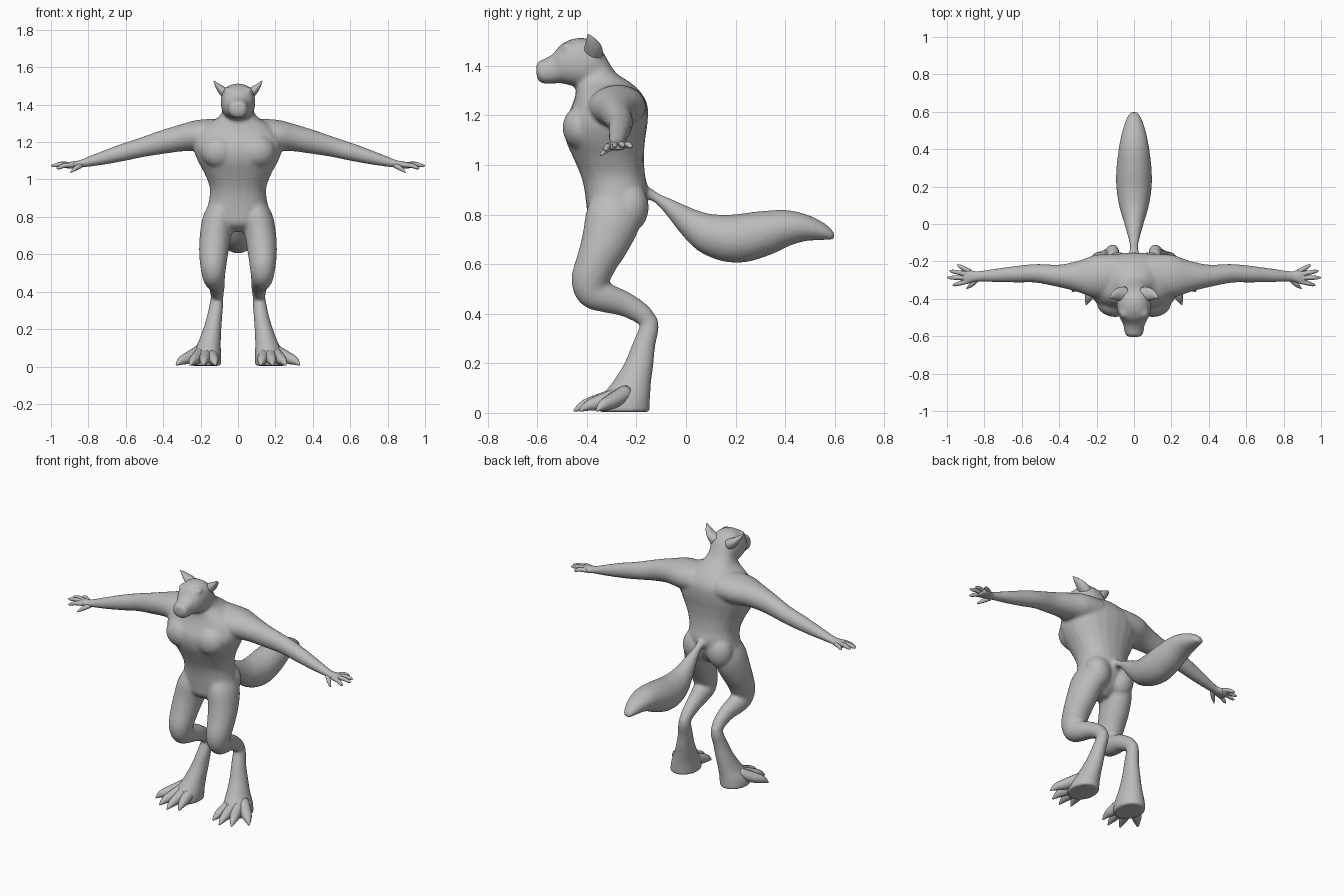
import bpy, bmesh, math
from mathutils import Vector

cube = bpy.data.objects.get("Cube")
if cube:
    bpy.data.objects.remove(cube, do_unlink=True)

grey = bpy.data.materials.new("plain grey")
grey.use_nodes = True
grey.diffuse_color = (0.5, 0.5, 0.5, 1)
grey.node_tree.nodes["Principled BSDF"].inputs["Base Color"].default_value = (0.5, 0.5, 0.5, 1)

X, Y, Z = Vector((1, 0, 0)), Vector((0, 1, 0)), Vector((0, 0, 1))


def spline(rows, steps):
    """Catmull-Rom interpolation of section rows."""
    rows = [Vector(r) for r in rows]
    out = []
    for i in range(len(rows) - 1):
        p0, p1, p2 = rows[max(i - 1, 0)], rows[i], rows[i + 1]
        p3 = rows[min(i + 2, len(rows) - 1)]
        for k in range(steps):
            t = k / steps
            out.append(p1 + ((p2 - p0) * t + (p0 * 2 - p1 * 5 + p2 * 4 - p3) * t ** 2
                             + (p1 * 3 - p0 - p2 * 3 + p3) * t ** 3) / 2)
    return out + [rows[-1]]


def loft(bm, rows, across, side=1, flat=None, power=1.0, steps=4, sides=24):
    """Skin elliptical sections (x, y, z, half width, half depth) along a path."""
    path = spline(rows, steps)
    pts = [Vector(r[:3]) for r in path]
    rings = []
    for i, row in enumerate(path):
        tan = flat or (pts[min(i + 1, len(pts) - 1)] - pts[max(i - 1, 0)]).normalized()
        u = (across - tan * across.dot(tan)).normalized()
        v = tan.cross(u)
        ring = []
        for k in range(sides):
            a = math.tau * k / sides
            c, s = math.cos(a), math.sin(a)
            c = math.copysign(abs(c) ** power, c)
            s = math.copysign(abs(s) ** power, s)
            p = pts[i] + u * c * max(row[3], .002) + v * s * max(row[4], .002)
            ring.append(bm.verts.new((p.x * side, p.y, p.z)))
        rings.append(ring)
    faces = [bm.faces.new(rings[0]), bm.faces.new(rings[-1])]
    for a, b in zip(rings, rings[1:]):
        for k in range(sides):
            n = (k + 1) % sides
            faces.append(bm.faces.new((a[k], a[n], b[n], b[k])))
    bmesh.ops.recalc_face_normals(bm, faces=faces)


def lobe(bm, centre, size, side=1):
    """Ellipsoid muscle mass."""
    made = bmesh.ops.create_uvsphere(bm, u_segments=20, v_segments=12, radius=1)
    for v in made["verts"]:
        v.co = Vector([c + p * r for c, p, r in zip((centre[0] * side, *centre[1:]), v.co, size)])


def finish(bm, name, blend=0.0, passes=0):
    mesh = bpy.data.meshes.new(name)
    bm.to_mesh(mesh)
    bm.free()
    ob = bpy.data.objects.new(name, mesh)
    bpy.context.collection.objects.link(ob)
    bpy.context.view_layer.objects.active = ob
    ob.select_set(True)
    if blend:
        mod = ob.modifiers.new("fuse", "REMESH")
        mod.mode, mod.voxel_size = "VOXEL", blend
        soft = ob.modifiers.new("soften", "SMOOTH")
        soft.factor, soft.iterations = 0.5, passes
        for m in ("fuse", "soften"):
            bpy.ops.object.modifier_apply(modifier=m)
    ob.data.materials.clear()
    ob.data.materials.append(grey)
    ob.data.shade_smooth()
    ob.select_set(False)
    return ob


# Torso: height, front, back, half width
body = bmesh.new()
torso = [(.72, -.34, -.26, .05), (.76, -.39, -.21, .12), (.82, -.4, -.175, .165),
         (.9, -.41, -.155, .153), (.96, -.425, -.165, .152), (1.03, -.455, -.17, .178),
         (1.1, -.485, -.165, .215), (1.17, -.49, -.155, .24), (1.24, -.46, -.155, .235),
         (1.29, -.445, -.18, .18), (1.33, -.445, -.22, .11), (1.37, -.445, -.28, .083),
         (1.43, -.45, -.32, .075)]
loft(body, [(0, (f + b) / 2, z, w, (b - f) / 2) for z, f, b, w in torso], X, flat=Z, power=.9)

# Head and muzzle: depth, top, bottom, half width
head = [(-.325, 1.44, 1.35, .04), (-.35, 1.475, 1.32, .075), (-.4, 1.51, 1.31, .09),
        (-.46, 1.508, 1.32, .09), (-.505, 1.485, 1.33, .075), (-.535, 1.45, 1.328, .058),
        (-.57, 1.428, 1.328, .052), (-.592, 1.42, 1.337, .045), (-.603, 1.405, 1.36, .03)]
loft(body, [(0, y, (t + b) / 2, w, (t - b) / 2) for y, t, b, w in head], X, flat=Y, power=.85)

arm = [(.08, -.27, 1.235, .11, .09), (.2, -.28, 1.235, .115, .085), (.3, -.28, 1.222, .083, .072),
       (.4, -.277, 1.2, .06, .063), (.52, -.264, 1.17, .05, .052), (.62, -.268, 1.143, .045, .046),
       (.74, -.275, 1.11, .036, .034), (.84, -.28, 1.084, .028, .021), (.88, -.28, 1.078, .04, .02),
       (.91, -.28, 1.075, .046, .016), (.93, -.28, 1.074, .036, .012)]
leg = [(.08, -.28, .86, .07, .1), (.105, -.295, .78, .085, .112), (.122, -.325, .69, .083, .098),
       (.13, -.36, .61, .078, .083), (.132, -.385, .54, .07, .077), (.13, -.375, .49, .062, .07),
       (.125, -.325, .465, .055, .06), (.115, -.25, .44, .045, .05), (.112, -.18, .4, .037, .042),
       (.112, -.15, .365, .033, .036)]
foot = [(.112, -.148, .385, .03, .032), (.115, -.15, .34, .036, .04), (.125, -.172, .27, .041, .048),
        (.138, -.19, .2, .049, .059), (.155, -.22, .12, .063, .079), (.17, -.245, .06, .08, .1),
        (.175, -.25, .004, .084, .104)]
for side in (1, -1):
    loft(body, arm, Y, side)
    loft(body, leg, X, side)
    loft(body, foot, X, side, flat=Z)
    lobe(body, (.1, -.42, 1.15), (.1, .078, .09), side)       # chest
    lobe(body, (.085, -.225, .83), (.08, .075, .1), side)     # buttock
    lobe(body, (.05, -.475, 1.475), (.028, .03, .02), side)   # brow

# Tail
tail = [(-.22, .885, .04, .04), (-.16, .885, .028, .028), (-.12, .868, .022, .02),
        (-.06, .827, .034, .034), (.02, .765, .056, .06), (.1, .72, .08, .085),
        (.2, .703, .095, .098), (.3, .721, .094, .093), (.4, .745, .082, .075),
        (.48, .746, .067, .055), (.55, .73, .045, .035), (.59, .712, .025, .016),
        (.598, .708, .01, .006)]
loft(body, [(0, *r) for r in tail], X)
finish(body, "body", .009, 5)

# Fingers, toes and ears on each side
finger_tips = [(.945, -.218, 1.075), (.988, -.25, 1.078), (1, -.287, 1.074), (.97, -.328, 1.06)]
toe_tips = [(.12, -.425), (.185, -.453), (.255, -.43), (.33, -.36)]
for side, label in ((1, "left"), (-1, "right")):
    bm = bmesh.new()
    for i, tip in enumerate(finger_tips):
        tip = Vector(tip)
        base = Vector((.88, -.255 - .016 * i, 1.078))
        mid = base.lerp(tip, .55) + Z * .006
        loft(bm, [(*base, .014, .013), (*mid, .012, .012), (*base.lerp(tip, .85), .009, .009),
                  (*tip, .002, .002)], Y, side, sides=12)
    loft(bm, [(.84, -.295, 1.075, .014, .014), (.87, -.325, 1.058, .012, .012),
              (.895, -.345, 1.038, .003, .003)], Z, side, sides=12)
    finish(bm, label + "_fingers")

    bm = bmesh.new()
    for i, (x, y) in enumerate(toe_tips):
        base, tip = Vector((.15 + .018 * i, -.24, .08)), Vector((x, y, .008))
        mid, knuckle = base.lerp(tip, .5), base.lerp(tip, .8)
        mid.z, knuckle.z = .046, .03
        loft(bm, [(*base, .035, .035), (*mid, .031, .033), (*knuckle, .022, .022),
                  (*tip, .004, .004)], X if i < 3 else Vector((1, -1, 0)), side, sides=14)
    for v in bm.verts:
        v.co.z = max(v.co.z, 0)
    finish(bm, label + "_toes")

    bm = bmesh.new()
    loft(bm, [(.05, -.375, 1.45, .04, .035), (.08, -.375, 1.472, .036, .025),
              (.108, -.383, 1.5, .022, .014), (.129, -.395, 1.527, .003, .003)], Y, side, sides=16)
    finish(bm, label + "_ear")
